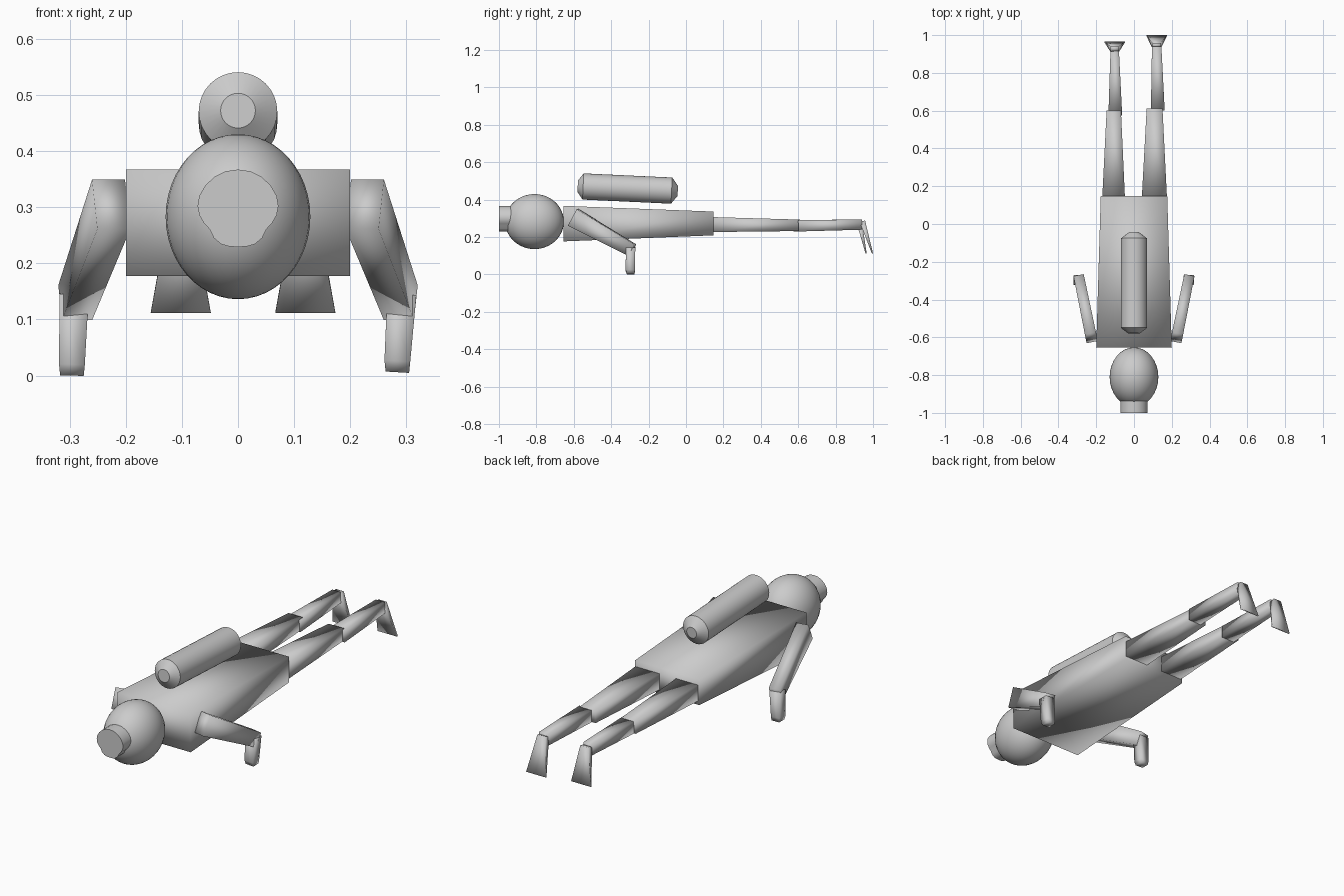
import bpy, bmesh, math
from mathutils import Vector, Matrix

if "Cube" in bpy.data.objects:
    bpy.data.objects.remove(bpy.data.objects["Cube"])

grey = bpy.data.materials.new("plain_grey")
grey.diffuse_color = (0.6, 0.6, 0.6, 1)
grey.use_nodes = True
grey.node_tree.nodes["Principled BSDF"].inputs["Base Color"].default_value = grey.diffuse_color


def finish(name, bm, angle=None):
    """Turn a bmesh into a smooth-shaded object; angle keeps sharper edges hard."""
    bmesh.ops.recalc_face_normals(bm, faces=bm.faces)
    mesh = bpy.data.meshes.new(name)
    bm.to_mesh(mesh)
    bm.free()
    mesh.materials.append(grey)
    mesh.shade_smooth()
    ob = bpy.data.objects.new(name, mesh)
    bpy.context.collection.objects.link(ob)
    if angle is not None:
        bpy.ops.object.select_all(action='DESELECT')
        bpy.context.view_layer.objects.active = ob
        ob.select_set(True)
        bpy.ops.object.shade_smooth_by_angle(angle=math.radians(angle))
    return ob


def loft(name, rings, angle=None):
    """Skin a list of equal-length point rings and cap both ends."""
    bm = bmesh.new()
    rows = [[bm.verts.new(p) for p in ring] for ring in rings]
    n = len(rows[0])
    for a, b in zip(rows, rows[1:]):
        for i in range(n):
            j = (i + 1) % n
            bm.faces.new((a[i], a[j], b[j], b[i]))
    bm.faces.new(rows[0])
    bm.faces.new(rows[-1])
    return finish(name, bm, angle)


def tapered_box(name, *sections):
    """Box limb through (centre, width, height) sections, square to its axis."""
    d = (Vector(sections[-1][0]) - Vector(sections[0][0])).normalized()
    if abs(d.z) > 0.9:
        u = Vector((1, 0, 0))
        u = (u - d * d.dot(u)).normalized()
    else:
        u = d.cross(Vector((0, 0, 1))).normalized()
    v = u.cross(d)
    rings = [[Vector(c) + u * w / 2 * a + v * h / 2 * b
              for a, b in ((-1, -1), (1, -1), (1, 1), (-1, 1))]
             for c, w, h in sections]
    return loft(name, rings)


# Torso
tapered_box("torso", ((0, -0.655, 0.272), 0.4, 0.19),
            ((0, 0.147, 0.273), 0.352, 0.127))

# Head
bm = bmesh.new()
bmesh.ops.create_uvsphere(
    bm, u_segments=32, v_segments=24, radius=1,
    matrix=Matrix.Translation((0, -0.81, 0.283)) @ Matrix.Diagonal((0.129, 0.157, 0.147, 1)))
finish("head", bm)

# Face mask: rounded top, narrowing around the nose
half = [(0, 0.367), (0.022, 0.364), (0.042, 0.354), (0.058, 0.339), (0.069, 0.32),
        (0.072, 0.302), (0.069, 0.286), (0.061, 0.272), (0.05, 0.26),
        (0.043, 0.245), (0.03, 0.234), (0.016, 0.23), (0, 0.229)]
outline = half + [(-x, z) for x, z in half[-2:0:-1]]
loft("face_mask", [[(x, y, z) for x, z in outline] for y in (-1.0, -0.9)], 40)

# Air tank with chamfered ends, tipped slightly
start, end = Vector((0, -0.579, 0.472)), Vector((0, -0.044, 0.447))
axis = (end - start).normalized()
side = Vector((1, 0, 0))
up = side.cross(axis)
length = (end - start).length
rings = []
for t, r in ((0, 0.031), (0.029, 0.07), (length - 0.033, 0.07), (length, 0.027)):
    rings.append([start + axis * t + side * r * math.cos(a) + up * r * math.sin(a)
                  for a in (i * math.tau / 32 for i in range(32))])
loft("air_tank", rings, 30)

# Legs and fins, posed slightly differently on each side
tapered_box("left_thigh", ((-0.108, 0.14, 0.267), 0.12, 0.08),
            ((-0.107, 0.6, 0.263), 0.076, 0.061))
tapered_box("right_thigh", ((0.108, 0.14, 0.267), 0.133, 0.08),
            ((0.109, 0.61, 0.263), 0.084, 0.061))
tapered_box("left_shin", ((-0.099, 0.575, 0.26), 0.073, 0.06),
            ((-0.102, 0.915, 0.267), 0.045, 0.055))
tapered_box("right_shin", ((0.126, 0.6, 0.26), 0.073, 0.06),
            ((0.120, 0.94, 0.267), 0.05, 0.055))
for name, x, y, tip in (("left_fin", -0.102, 0.925, 0.963),
                        ("right_fin", 0.120, 0.943, 0.997)):
    tapered_box(name, ((x, y, 0.285), 0.044, 0.03),
                ((x, tip, 0.112), 0.107, 0.006))

# Arms: upper arm swept back, forearm hanging straight down
for name, s, hand_x, hand_z in (("left", -1, 0.296, 0.0), ("right", 1, 0.284, 0.006)):
    tapered_box(name + "_upper_arm", ((s * 0.226, -0.602, 0.305), 0.06, 0.1),
                ((s * 0.29, -0.287, 0.13), 0.055, 0.07))
    tapered_box(name + "_forearm", ((s * 0.292, -0.296, 0.145), 0.052, 0.05),
                ((s * hand_x, -0.298, hand_z + 0.02), 0.046, 0.05),
                ((s * hand_x, -0.295, hand_z), 0.042, 0.04))
